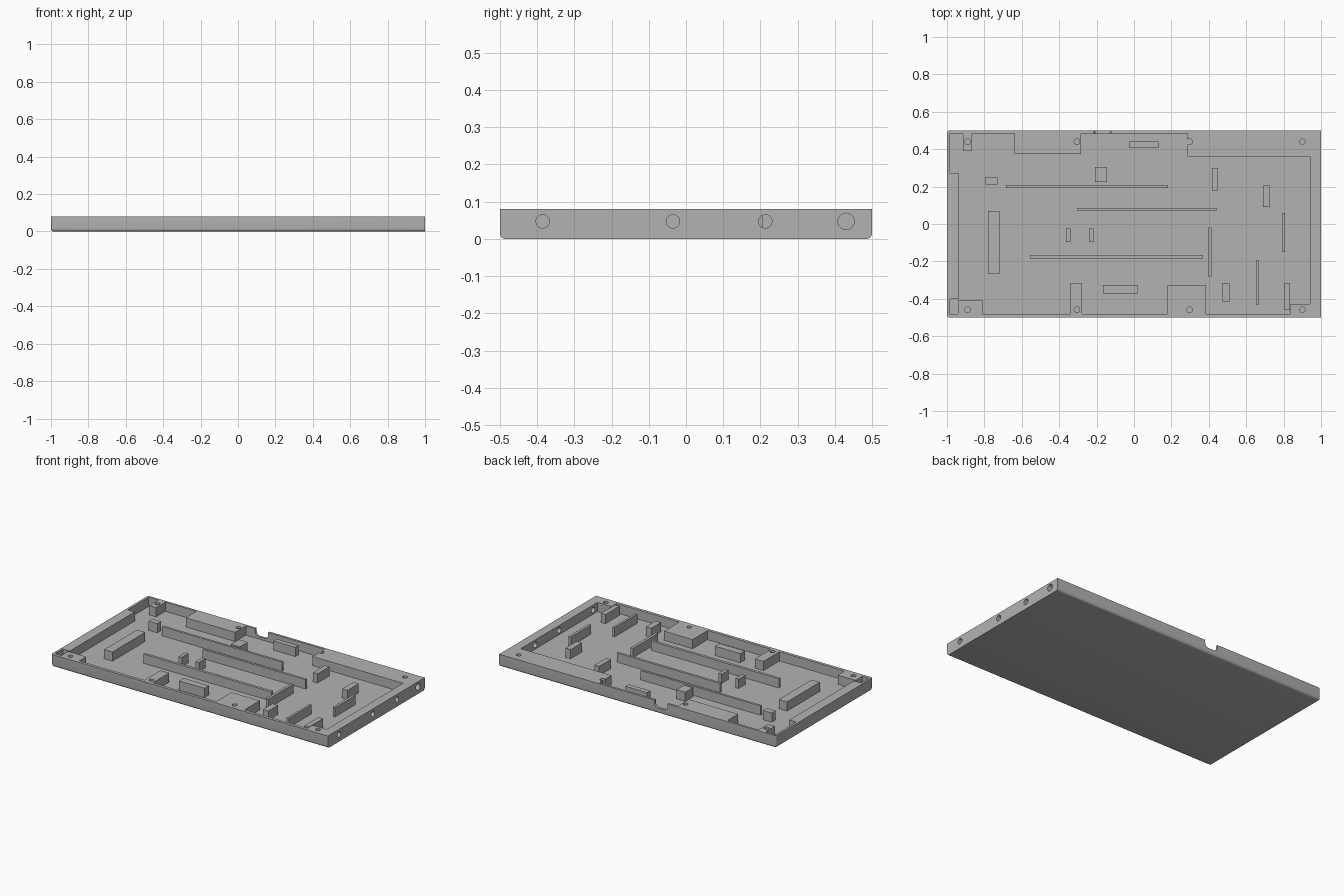
import bpy, bmesh
from math import radians
from mathutils import Matrix, Vector

cube = bpy.data.objects.get("Cube")
if cube:
    bpy.data.objects.remove(cube, do_unlink=True)

TOP, FLOOR, LIP = 0.08, 0.02, 0.2

grey = bpy.data.materials.new("plain grey")
grey.use_nodes = True
grey.diffuse_color = (0.45, 0.45, 0.45, 1)
grey.node_tree.nodes["Principled BSDF"].inputs["Base Color"].default_value = grey.diffuse_color


def make_object(name, bm):
    bmesh.ops.recalc_face_normals(bm, faces=bm.faces)
    mesh = bpy.data.meshes.new(name)
    bm.to_mesh(mesh)
    bm.free()
    mesh.materials.append(grey)
    obj = bpy.data.objects.new(name, mesh)
    bpy.context.collection.objects.link(obj)
    return obj


def add_box(bm, low, high):
    low, high = Vector(low), Vector(high)
    matrix = Matrix.Translation((low + high) / 2) @ Matrix.Diagonal((*(high - low), 1))
    return bmesh.ops.create_cube(bm, size=1, matrix=matrix)["verts"]


def box(name, low, high):
    bm = bmesh.new()
    add_box(bm, low, high)
    return make_object(name, bm)


def drill(name, radius, start, depth, turn=Matrix()):
    bm = bmesh.new()
    bmesh.ops.create_cone(bm, cap_ends=True, segments=32, radius1=radius, radius2=radius,
                          depth=depth, matrix=Matrix.Translation(start) @ turn)
    return make_object(name, bm)


def prism(name, outline, low, high):
    bm = bmesh.new()
    face = bm.faces.new([bm.verts.new((x, y, low)) for x, y in outline])
    top = bmesh.ops.extrude_face_region(bm, geom=[face])["geom"]
    verts = [v for v in top if isinstance(v, bmesh.types.BMVert)]
    bmesh.ops.translate(bm, verts=verts, vec=(0, 0, high - low))
    return make_object(name, bm)


def cut(target, cutter):
    cutter.hide_render = True
    mod = target.modifiers.new("cut", "BOOLEAN")
    mod.operation, mod.solver, mod.object = "DIFFERENCE", "EXACT", cutter
    bpy.context.view_layer.objects.active = target
    bpy.ops.object.modifier_apply(modifier=mod.name)
    bpy.data.objects.remove(cutter, do_unlink=True)


# Tray body: rounded underneath along front, back and the right-hand end
bm = bmesh.new()
add_box(bm, (-1, -0.5, 0), (1, 0.5, TOP))
rounded = []
for edge in bm.edges:
    mid = (edge.verts[0].co + edge.verts[1].co) / 2
    if (mid.z < 0.01 and mid.x < 0.9) or (mid.x < -0.9 and abs(mid.y) > 0.4 and mid.z < TOP - 0.01):
        rounded.append(edge)
bmesh.ops.bevel(bm, geom=rounded, offset=0.015, segments=5, profile=0.5, affect="EDGES")
tray = make_object("tray", bm)

# Cavity whose stepped outline leaves the wall blocks standing
back, front, left_in, right_in = 0.485, -0.48, -0.985, 0.94
outline = [
    (left_in, back), (-0.915, back), (-0.915, 0.39), (-0.865, 0.39), (-0.865, back),
    (-0.64, back), (-0.64, 0.375), (-0.283, 0.375), (-0.283, back),
    (0.285, back), (0.285, 0.362), (right_in, 0.362), (right_in, -0.427),
    (0.838, -0.427), (0.838, front), (0.385, front), (0.385, -0.325), (0.18, -0.325),
    (0.18, front), (-0.277, front), (-0.277, -0.315), (-0.34, -0.315), (-0.34, front),
    (-0.81, front), (-0.81, -0.41), (-0.94, -0.41), (-0.94, front), (left_in, front),
    (left_in, -0.4), (-0.935, -0.4), (-0.935, 0.27), (left_in, 0.27),
]
cut(tray, prism("cavity_cutter", outline, FLOOR, LIP))

# Screw holes in the rim
for x in (-0.89, -0.305, 0.297, 0.9):
    for y in (0.44, -0.458):
        cut(tray, drill("screw_cutter", 0.015, (x, y, TOP), 2 * (TOP - FLOOR)))

# Round ports through the end wall
sideways = Matrix.Rotation(radians(90), 4, "Y")
for y, radius in ((-0.385, 0.018), (-0.035, 0.018), (0.213, 0.018), (0.43, 0.022)):
    cut(tray, drill("port_cutter", radius, (1, y, 0.047), 0.13, sideways))

# Round-bottomed notch in the back wall
bm = bmesh.new()
add_box(bm, (-0.215, 0.48, 0.035), (-0.122, 0.52, LIP))
corners = [e for e in bm.edges if all(v.co.z < TOP for v in e.verts)
           and abs(e.verts[0].co.y - e.verts[1].co.y) > 0.01]
bmesh.ops.bevel(bm, geom=corners, offset=0.025, segments=6, profile=0.5, affect="EDGES")
cut(tray, make_object("notch_cutter", bm))

bpy.ops.object.select_all(action="DESELECT")
tray.select_set(True)
bpy.context.view_layer.objects.active = tray
bpy.ops.object.shade_smooth_by_angle(angle=radians(30))

# Ribs and support blocks on the floor: x range, y range
ribs = [
    (-0.685, 0.183, 0.193, 0.208), (-0.305, 0.44, 0.07, 0.086), (-0.555, 0.37, -0.185, -0.167),
    (0.79, 0.807, -0.15, 0.06), (0.397, 0.415, -0.28, -0.02), (0.653, 0.668, -0.43, -0.195),
]
blocks = [
    (-0.795, -0.73, 0.21, 0.25), (-0.208, -0.144, 0.225, 0.305), (-0.027, 0.13, 0.407, 0.44),
    (-0.363, -0.34, -0.095, -0.025), (-0.24, -0.217, -0.095, -0.025),
    (-0.78, -0.72, -0.267, 0.07), (0.417, 0.45, 0.178, 0.3), (0.69, 0.728, 0.09, 0.205),
    (0.47, 0.51, -0.415, -0.315), (0.803, 0.835, -0.46, -0.315), (-0.165, 0.018, -0.372, -0.325),
]
for name, layout in (("rib", ribs), ("support_block", blocks)):
    for i, (x0, x1, y0, y1) in enumerate(layout, 1):
        box(f"{name}_{i}", (x0, y0, FLOOR - 0.005), (x1, y1, TOP))
